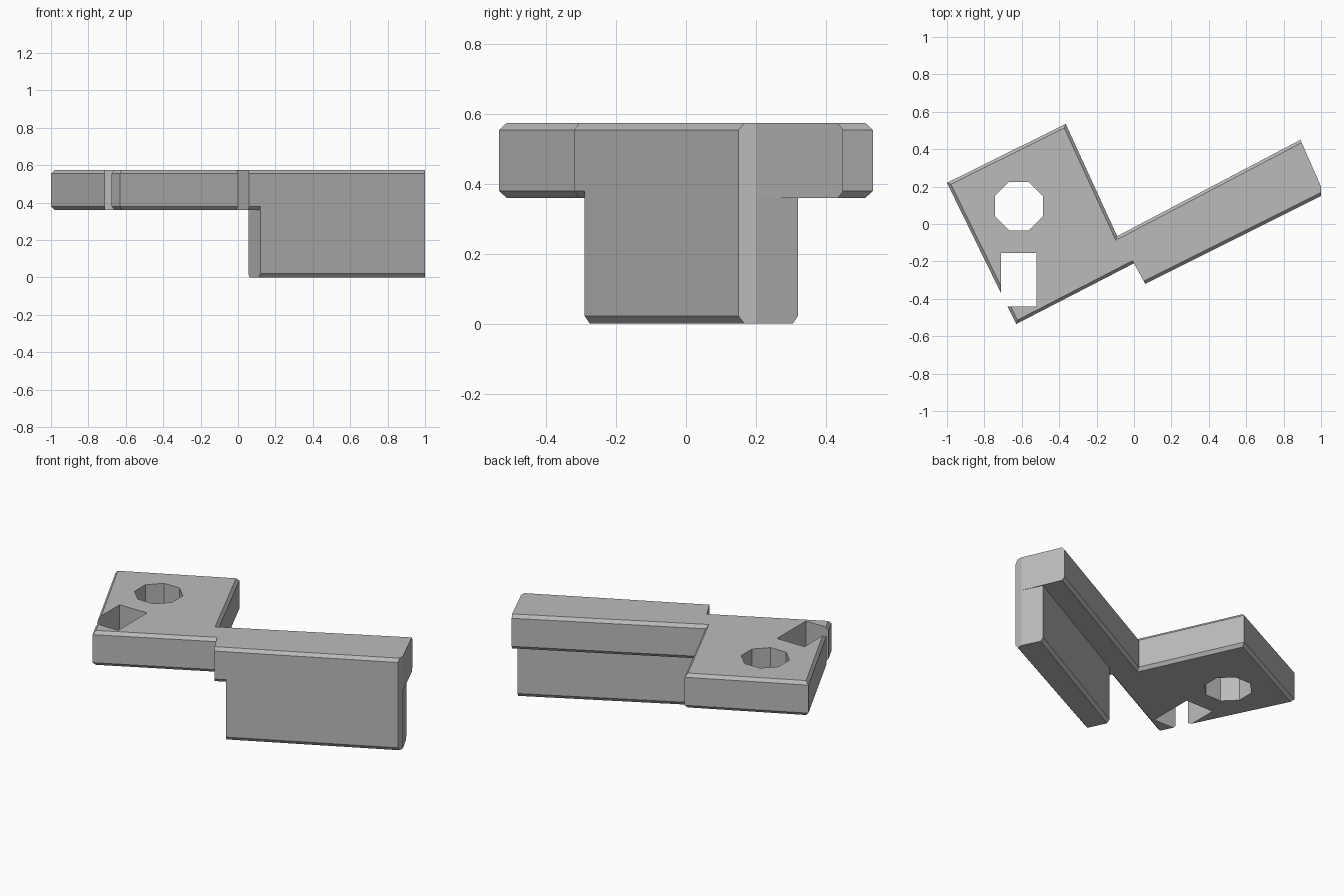
import bpy
import bmesh
import math
from mathutils import Matrix, Vector

cube = bpy.data.objects.get("Cube")
if cube:
    bpy.data.objects.remove(cube, do_unlink=True)

grey = bpy.data.materials.new("plain grey")
grey.use_nodes = True
colour = (0.5, 0.5, 0.5, 1)
grey.diffuse_color = colour
grey.node_tree.nodes["Principled BSDF"].inputs["Base Color"].default_value = colour


def inset(points, depths):
    """Move every edge of a counter-clockwise outline inward by its own depth."""
    pts = [Vector(p) for p in points]
    count = len(pts)
    normals = []
    for i in range(count):
        d = (pts[(i + 1) % count] - pts[i]).normalized()
        normals.append(Vector((-d.y, d.x)))
    result = []
    for i, p in enumerate(pts):
        rows = Matrix((normals[i - 1], normals[i]))
        result.append(p + rows.inverted() @ Vector((depths[i - 1], depths[i])))
    return result


def loft(name, rings):
    """Stack (outline, height) rings into a closed solid."""
    bm = bmesh.new()
    loops = [[bm.verts.new((p[0], p[1], z)) for p in ring] for ring, z in rings]
    for low, high in zip(loops, loops[1:]):
        for i in range(len(low)):
            j = (i + 1) % len(low)
            bm.faces.new((low[i], low[j], high[j], high[i]))
    bm.faces.new(loops[0][::-1])
    bm.faces.new(loops[-1])
    mesh = bpy.data.meshes.new(name)
    bm.to_mesh(mesh)
    bm.free()
    mesh.materials.append(grey)
    obj = bpy.data.objects.new(name, mesh)
    bpy.context.collection.objects.link(obj)
    return obj


def combine(target, other, operation):
    mod = target.modifiers.new(other.name, "BOOLEAN")
    mod.operation = operation
    mod.solver = "EXACT"
    mod.object = other
    bpy.context.view_layer.objects.active = target
    bpy.ops.object.modifier_apply(modifier=mod.name)
    bpy.data.objects.remove(other, do_unlink=True)


# Square plate and long arm in one slab, chamfered along the long edges
c = 0.016
slab = [(-0.63, -0.535), (0, -0.21), (0.06, -0.32), (1, 0.15), (1, 0.2),
        (0.89, 0.45), (-0.09, -0.065), (-0.365, 0.535), (-1, 0.22)]
slab_in = inset(slab, [c, 0, c, 0, 0, c, c, c, c])
bracket = loft("bracket", [(slab_in, 0.36), (slab, 0.38), (slab, 0.555), (slab_in, 0.575)])

# Deep rail under the arm, flush with its front
rail = [(0.12, -0.29), (1, 0.15), (1, 0.2), (0.94, 0.32), (0.055, -0.15)]
rail_in = inset(rail, [c, 0, 0, c, 0])
combine(bracket, loft("rail", [(rail_in, 0), (rail, 0.022), (rail, 0.5)]), "UNION")

# Eight-sided hole through the plate
hole = [(-0.615 + 0.14 * math.cos(math.pi * (k + 0.5) / 4),
         0.095 + 0.14 * math.sin(math.pi * (k + 0.5) / 4)) for k in range(8)]
combine(bracket, loft("hole_cutter", [(hole, 0.2), (hole, 0.8)]), "DIFFERENCE")

# Square notch open to the side of the plate
notch = [(-0.71, -0.44), (-0.52, -0.44), (-0.52, -0.155), (-0.71, -0.155)]
combine(bracket, loft("notch_cutter", [(notch, 0.2), (notch, 0.8)]), "DIFFERENCE")
